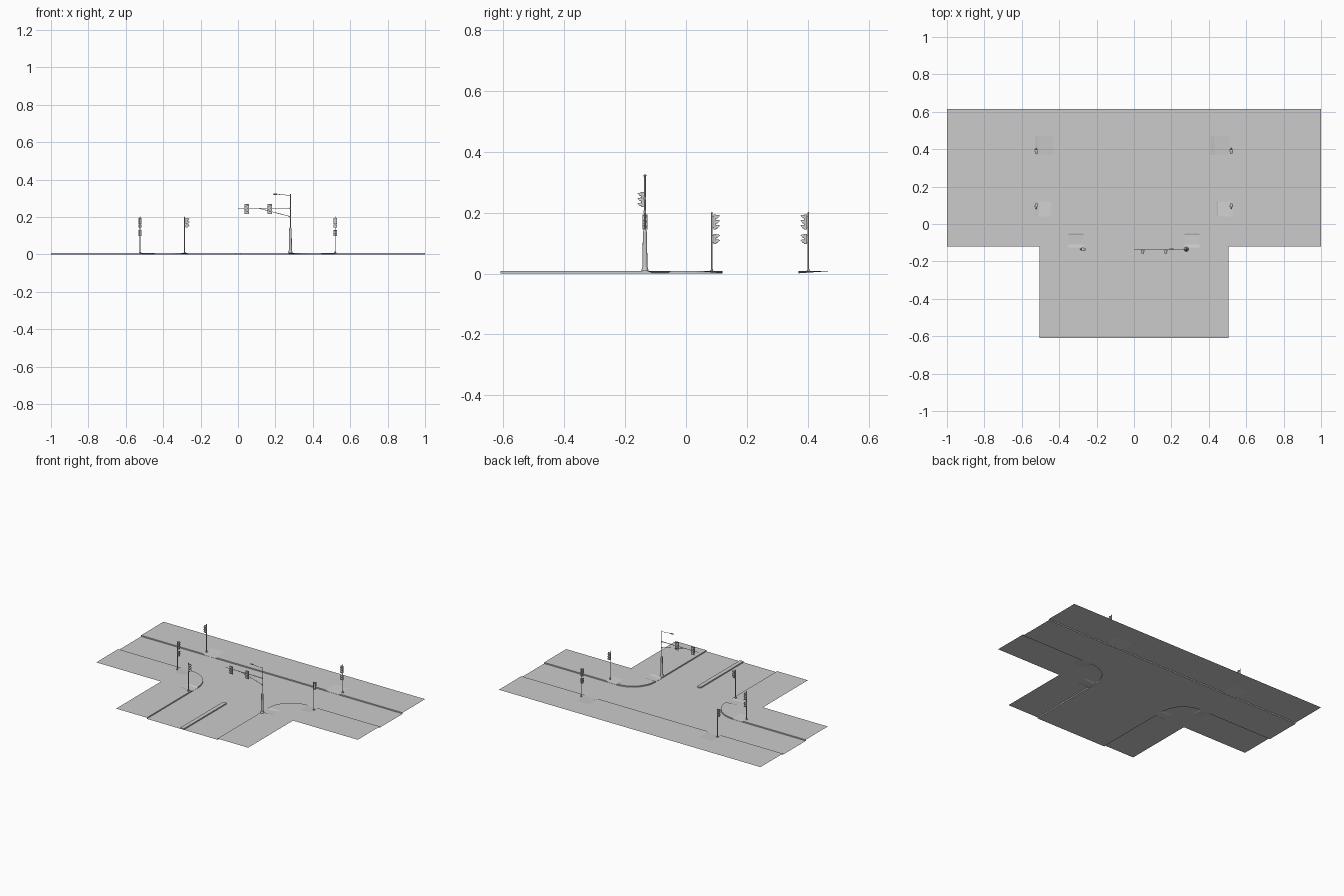
import bpy, bmesh
from math import sin, cos, pi, radians
from mathutils import Vector, Matrix

if "Cube" in bpy.data.objects:
    bpy.data.objects.remove(bpy.data.objects["Cube"])

H = 0.008      # kerb height
LOW = 0.001    # kerb height at the ramps


def make(name, bm, smooth=False):
    me = bpy.data.meshes.new(name)
    bm.to_mesh(me)
    bm.free()
    ob = bpy.data.objects.new(name, me)
    bpy.context.collection.objects.link(ob)
    if smooth:
        for p in me.polygons:
            p.use_smooth = True
        me.set_sharp_from_angle(angle=radians(35))
    return ob


def box(bm, c, s, M=Matrix()):
    bmesh.ops.create_cube(bm, size=1, matrix=M @ Matrix.Translation(c) @ Matrix.Diagonal((*s, 1)))


def rod(bm, a, b, r1, r2=None, n=12):
    a, b = Vector(a), Vector(b)
    d = b - a
    M = Matrix.Translation((a + b) / 2) @ d.to_track_quat('Z', 'Y').to_matrix().to_4x4()
    bmesh.ops.create_cone(bm, cap_ends=True, segments=n, radius1=r1,
                          radius2=r1 if r2 is None else r2, depth=d.length, matrix=M)


# --- Ground: kerb line, kerb face, ramp strip and flat pavement ---
def pavement(name, edge, inner, outer, mirror=False):
    """edge: (x, y, z) kerb line; inner: (x, y) line behind it; outer: rest of outline."""
    bm = bmesh.new()
    s = -1 if mirror else 1
    v0 = [bm.verts.new((s * x, y, 0)) for x, y, z in edge]
    v1 = [bm.verts.new((s * x, y, z)) for x, y, z in edge]
    v2 = [bm.verts.new((s * x, y, H)) for x, y in inner]
    for i in range(len(edge) - 1):
        bm.faces.new((v0[i], v0[i + 1], v1[i + 1], v1[i]))
        bm.faces.new((v1[i], v1[i + 1], v2[i + 1], v2[i]))
    bm.faces.new(v2 + [bm.verts.new((s * x, y, H)) for x, y in outer])
    bmesh.ops.recalc_face_normals(bm, faces=bm.faces)
    if sum(f.normal.z * f.calc_area() for f in bm.faces) < 0:
        bmesh.ops.reverse_faces(bm, faces=bm.faces)
    make(name, bm)


stations = [(-1, H), (-.53, H), (-.51, LOW), (-.43, LOW), (-.41, H)]
stations += [(-x, z) for x, z in reversed(stations)]
north = [(x, .37, z) for x, z in stations]
pavement("far_pavement", north, [(x, .47) for x, z in stations], [(1, .615), (-1, .615)])

CX, CY, R, W = .44, -.05, .17, .08
edge = [(x, .12, z) for x, z in ((1, H), (.53, H), (.51, LOW), (.45, LOW))]
inner = [(p[0], .12 - W) for p in edge]
for i in range(13):
    a = pi / 2 * (1 + i / 12)
    edge.append((CX + R * cos(a), CY + R * sin(a), H))
    inner.append((CX + (R - W) * cos(a), CY + (R - W) * sin(a)))
for y, z in ((-.06, LOW), (-.11, LOW), (-.125, H), (-.61, H)):
    edge.append((CX - R, y, z))
    inner.append((CX - R + W, y))
outer = [(.505, -.61), (.505, -.12), (1, -.12)]
pavement("right_corner_pavement", edge, inner, outer)
pavement("left_corner_pavement", edge, inner, outer, True)

# Road surface between the kerbs
bm = bmesh.new()
outline = [(x, y) for x, y, z in north]
outline += [(x, y) for x, y, z in edge] + [(-x, y) for x, y, z in reversed(edge)]
f = bm.faces.new([bm.verts.new((x, y, 0)) for x, y in outline])
f.normal_update()
if f.normal.z < 0:
    f.normal_flip()
make("road", bm)

# Raised median with a rounded nose
bm = bmesh.new()
mw = .014
pts = [(-mw, -.61), (mw, -.61)] + [(mw * cos(pi * i / 10), -.15 + mw * sin(pi * i / 10)) for i in range(11)]
f = bm.faces.new([bm.verts.new((x, y, 0)) for x, y in pts])
ext = bmesh.ops.extrude_face_region(bm, geom=[f])["geom"]
bmesh.ops.translate(bm, verts=[g for g in ext if isinstance(g, bmesh.types.BMVert)], vec=(0, 0, H))
bmesh.ops.recalc_face_normals(bm, faces=bm.faces)
make("median", bm)

# Crosswalk lines
bm = bmesh.new()
marks = [(x, .245, .006, .25) for x in (-.51, -.43, .43, .51)]
marks += [(0, y, .54, .006) for y in (-.06, -.11)]
for x, y, w, d in marks:
    vs = [bm.verts.new((x + a * w / 2, y + b * d / 2, .0004)) for a, b in ((-1, -1), (1, -1), (1, 1), (-1, 1))]
    bm.faces.new(vs)
make("crosswalk_lines", bm)


# --- Signals ---
def signal_head(name, loc, angle, lights=3, plate=False, gap=.005):
    """Head facing -y before turning; loc is the mounting point at its back."""
    M = Matrix.Translation(loc) @ Matrix.Rotation(angle, 4, 'Z')
    bm = bmesh.new()
    step, r, depth = .0165, .0068, .009
    front = -gap - depth
    for i in range(lights):
        z = (i - (lights - 1) / 2) * step
        box(bm, (0, -gap - depth / 2, z), (.0165, depth, step * .97), M)
        rod(bm, M @ Vector((0, front, z)), M @ Vector((0, front - .001, z)), r * .9)
        # hood: open-bottomed tube, cut back towards its lower edge
        ring = []
        for k in range(11):
            a = radians(-40 + 26 * k)
            reach = .004 + .009 * (sin(a) + .65) / 1.65
            ring.append([bm.verts.new(M @ Vector((r * cos(a), front - d, z + r * sin(a) - d * .15)))
                         for d in (0, reach)])
        for p, q in zip(ring, ring[1:]):
            bm.faces.new((p[0], p[1], q[1], q[0]))
    tall = lights * step
    if plate:
        box(bm, (0, -gap - .003, 0), (.026, .001, tall + .006), M)
    for z in (-tall * .35, tall * .35):      # brackets
        box(bm, (0, -gap / 2, z), (.003, gap + .002, .002), M)
    make(name, bm, True)


def signal_post(name, x, y, angle, lower):
    bm = bmesh.new()
    box(bm, (x, y, H + .001), (.012, .012, .002))
    rod(bm, (x, y, H), (x, y, H + .008), .005, .0025)
    rod(bm, (x, y, H), (x, y, .2), .0025)
    rod(bm, (x, y, .2), (x, y, .203), .003, .001)
    make(name + "_post", bm, True)
    signal_head(name + "_signal", (x, y, .17), angle)
    if lower:
        signal_head(name + "_lower_signal", (x, y, .114), angle, 2)


signal_post("near_left", -.523, .085, pi, True)
signal_post("near_right", .52, .085, pi, False)
signal_post("far_left", -.523, .402, 0, False)
signal_post("far_right", .52, .402, 0, True)
signal_post("side_street", -.285, -.135, pi / 2, False)

# --- Mast pole with signal arm and street light ---
px, py = .28, -.135
bm = bmesh.new()
rod(bm, (px, py, H), (px, py, .022), .012, .009, 16)
rod(bm, (px, py, .02), (px, py, .138), .0085, .0065, 16)
rod(bm, (px, py, .138), (px, py, .146), .0065, .003, 16)
rod(bm, (px, py, .14), (px, py, .323), .0028)
make("mast_pole", bm, True)

bm = bmesh.new()
rod(bm, (px, py, .247), (0, py, .247), .0022, .0015)
rod(bm, (px, py, .203), (.115, py, .246), .0015)
for z in (.203, .247):
    rod(bm, (px, py, z - .004), (px, py, z + .004), .0042)
make("mast_arm", bm, True)

bm = bmesh.new()
rod(bm, (px, py, .316), (.205, py, .322), .0014)
bmesh.ops.create_uvsphere(bm, u_segments=12, v_segments=8, radius=1,
                          matrix=Matrix.Translation((.2, py, .322)) @ Matrix.Diagonal((.013, .005, .004, 1)))
make("street_light", bm, True)

for n, x in (("outer", .047), ("inner", .17)):
    signal_head("mast_signal_" + n, (x, py, .243), 0, plate=True, gap=.003)
